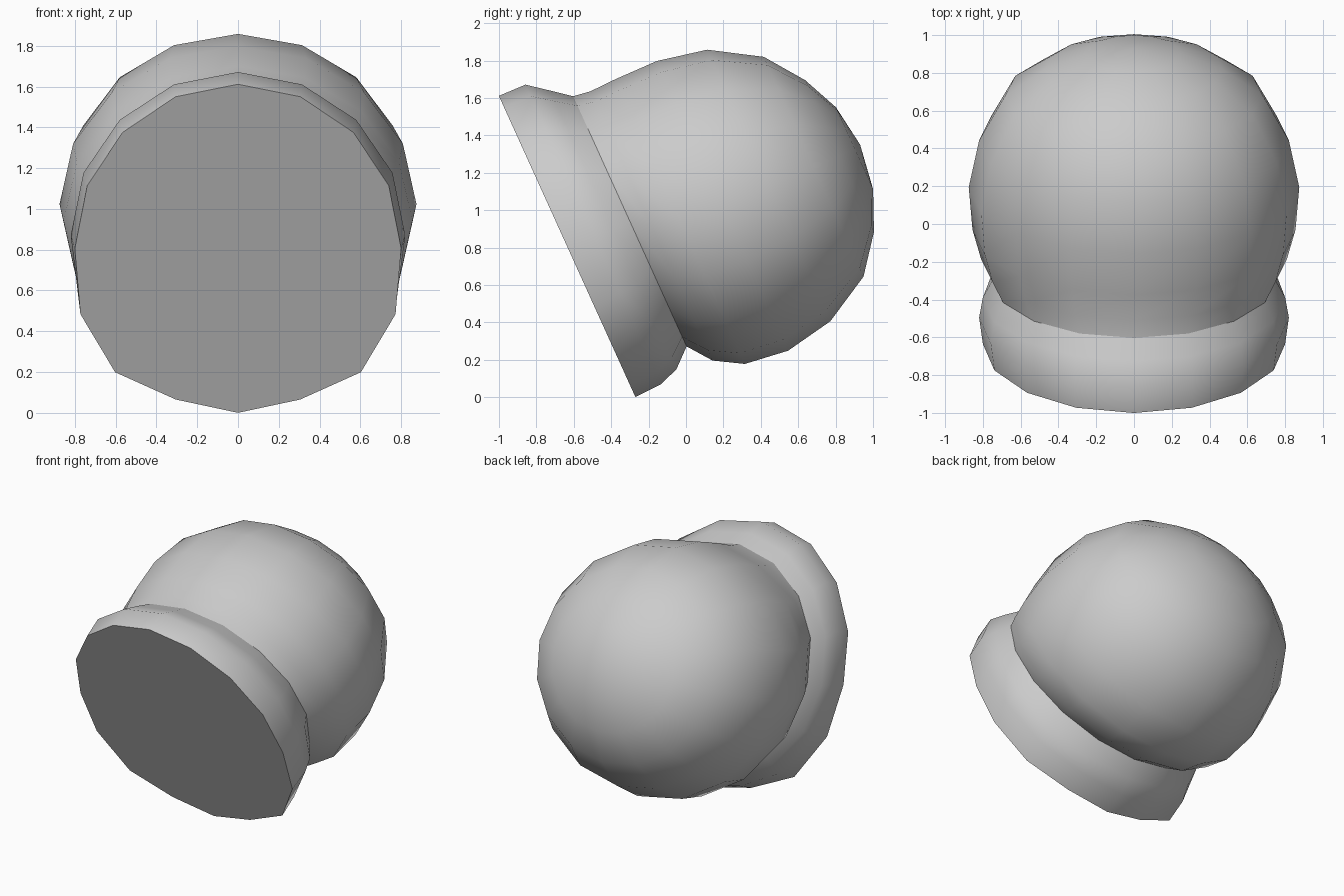
import bpy, bmesh, math
from mathutils import Vector

if "Cube" in bpy.data.objects:
    bpy.data.objects.remove(bpy.data.objects["Cube"])

SIDES = 16
AXIS = Vector((0, 0.911, 0.413))    # from the face opening towards the back
UP = Vector((0, -0.413, 0.911))     # up along the opening plane
BULGE = {5: 1.045, 6: 1.065, 7: 0.995}   # fuller lower corners of the rim


def ring_shell(name, rings, cap_front=False, pole=None):
    """Loft rings of (depth, centre height, x radius, height radius, bulge)."""
    bm = bmesh.new()
    loops = []
    for depth, mid, rx, rv, bulge in rings:
        loop = []
        for i in range(SIDES):
            a = 2 * math.pi * i / SIDES
            k = 1 + bulge * (BULGE.get(min(i, SIDES - i), 1) - 1)
            p = AXIS * depth + UP * (mid + rv * k * math.cos(a))
            p.x = rx * k * math.sin(a)
            loop.append(bm.verts.new(p))
        loops.append(loop)
    for a, b in zip(loops, loops[1:]):
        for i in range(SIDES):
            j = (i + 1) % SIDES
            bm.faces.new((a[i], a[j], b[j], b[i]))
    if cap_front:
        bm.faces.new(loops[0])
    if pole:
        tip = bm.verts.new(AXIS * pole[0] + UP * pole[1])
        for i in range(SIDES):
            bm.faces.new((loops[-1][i], loops[-1][(i + 1) % SIDES], tip))
    bmesh.ops.recalc_face_normals(bm, faces=bm.faces)
    # open shells: make sure the side walls point outwards
    f = bm.faces[0]
    if f.normal.dot(UP) < 0:
        bmesh.ops.reverse_faces(bm, faces=bm.faces)
    me = bpy.data.meshes.new(name)
    bm.to_mesh(me)
    bm.free()
    ob = bpy.data.objects.new(name, me)
    bpy.context.collection.objects.link(ob)
    bpy.ops.object.select_all(action='DESELECT')
    ob.select_set(True)
    bpy.context.view_layer.objects.active = ob
    bpy.ops.object.shade_smooth_by_angle(angle=math.radians(45))
    return ob


groove = (0.115, 0.98, 0.75, 0.734, 0)

# Rounded rim with the flat face plate
ring_shell("face_rim", [
    (-0.246, 0.996, 0.80, 0.884, 1),
    (-0.092, 0.997, 0.82, 0.879, 0.6),
    (0.016, 0.975, 0.80, 0.817, 0.3),
    groove,
], cap_front=True)

# Round shell behind the rim
ring_shell("helmet_dome", [
    groove,
    (0.21, 0.91, 0.81, 0.79, 0),
    (0.36, 0.868, 0.855, 0.836, 0),
    (0.60, 0.851, 0.875, 0.85, 0),
    (0.87, 0.848, 0.82, 0.797, 0),
    (1.13, 0.840, 0.68, 0.645, 0),
    (1.28, 0.835, 0.47, 0.445, 0),
    (1.37, 0.840, 0.25, 0.24, 0),
], pole=(1.405, 0.845))
